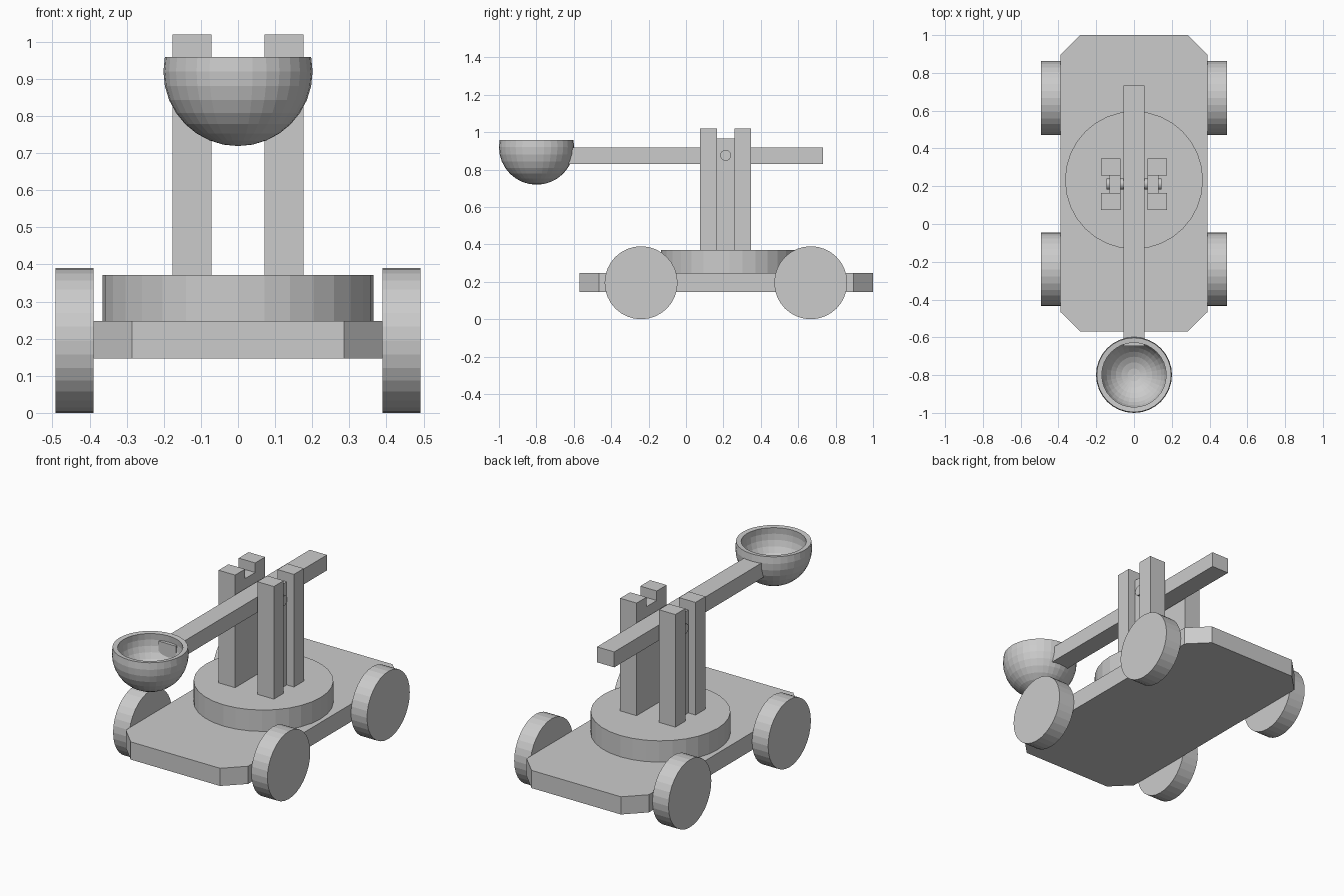
import bpy, bmesh, math
from mathutils import Matrix, Vector

if "Cube" in bpy.data.objects:
    bpy.data.objects.remove(bpy.data.objects["Cube"])

grey = bpy.data.materials.new("plain_grey")
grey.diffuse_color = (0.6, 0.6, 0.6, 1)
grey.use_nodes = True
grey.node_tree.nodes["Principled BSDF"].inputs["Base Color"].default_value = grey.diffuse_color


def finish(name, bm):
    bmesh.ops.recalc_face_normals(bm, faces=bm.faces)
    mesh = bpy.data.meshes.new(name)
    bm.to_mesh(mesh)
    bm.free()
    mesh.materials.append(grey)
    obj = bpy.data.objects.new(name, mesh)
    bpy.context.collection.objects.link(obj)
    return obj


def box(name, lo, hi):
    lo, hi = Vector(lo), Vector(hi)
    bm = bmesh.new()
    m = Matrix.Translation((lo + hi) / 2) @ Matrix.Diagonal((*(hi - lo), 1))
    bmesh.ops.create_cube(bm, size=1, matrix=m)
    return finish(name, bm)


def cylinder(name, centre, radius, depth, along_x=False, sides=32):
    bm = bmesh.new()
    m = Matrix.Translation(centre)
    if along_x:
        m = m @ Matrix.Rotation(math.pi / 2, 4, 'Y')
    bmesh.ops.create_cone(bm, cap_ends=True, segments=sides, radius1=radius,
                          radius2=radius, depth=depth, matrix=m)
    return finish(name, bm)


# Chassis: slab with clipped corners
x, y0, y1, c = 0.39, -0.57, 1.0, 0.105
outline = [(x - c, y0), (x, y0 + c), (x, y1 - c), (x - c, y1),
           (c - x, y1), (-x, y1 - c), (-x, y0 + c), (c - x, y0)]
bm = bmesh.new()
base = bm.faces.new([bm.verts.new((px, py, 0.146)) for px, py in outline])
ext = bmesh.ops.extrude_face_region(bm, geom=[base], use_keep_orig=True)
bmesh.ops.translate(bm, vec=(0, 0, 0.102),
                    verts=[v for v in ext["geom"] if isinstance(v, bmesh.types.BMVert)])
finish("chassis", bm)

# Turntable
cylinder("turntable", (0, 0.232, 0.309), 0.365, 0.124)

# Wheels and twin-post towers on each side
for s, side in ((1, "right"), (-1, "left")):
    for wy, end in ((-0.24, "front"), (0.667, "rear")):
        cylinder(f"wheel_{end}_{side}", (s * 0.441, wy, 0.195), 0.195, 0.102, True)
    for py, end in ((0.12, "front"), (0.303, "rear")):
        a, b = sorted((s * 0.071, s * 0.176))
        box(f"post_{end}_{side}", (a, py - 0.045, 0.37), (b, py + 0.045, 1.02))
    a, b = sorted((s * 0.071, s * 0.13))
    box(f"post_web_{side}", (a, 0.165, 0.37), (b, 0.258, 0.965))

# Pivot pin and throwing arm
cylinder("pivot_pin", (0, 0.212, 0.876), 0.029, 0.29, True)
box("throwing_arm", (-0.055, -0.645, 0.83), (0.055, 0.732, 0.919))

# Bowl: sphere trimmed one ring above its middle, given wall thickness
bm = bmesh.new()
bmesh.ops.create_uvsphere(bm, u_segments=32, v_segments=16, radius=0.201)
bmesh.ops.delete(bm, geom=[v for v in bm.verts if v.co.z > 0.06], context='VERTS')
bmesh.ops.translate(bm, vec=(0, -0.799, 0.92), verts=bm.verts)
bowl = finish("bowl", bm)
# keep the outer skin in place whichever way the open shell is wound
outward = sum(p.normal.dot(p.center - Vector((0, -0.799, 0.92))) for p in bowl.data.polygons)
if outward < 0:
    bowl.data.flip_normals()
wall = bowl.modifiers.new("wall", 'SOLIDIFY')
wall.thickness = 0.027
wall.offset = -1
